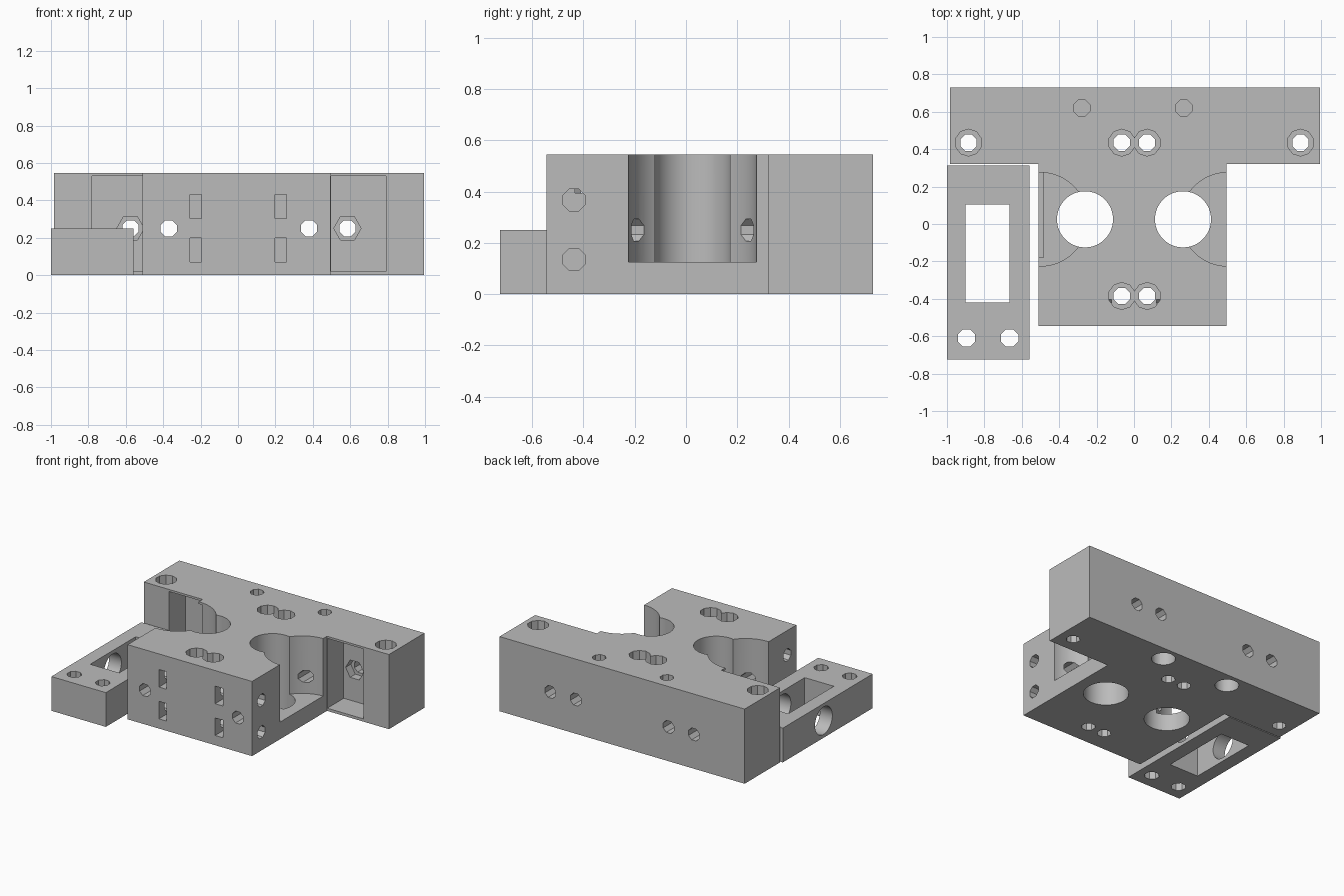
import bpy, bmesh, math
from mathutils import Matrix, Vector

if "Cube" in bpy.data.objects:
    bpy.data.objects.remove(bpy.data.objects["Cube"])

grey = bpy.data.materials.new("plastic grey")
grey.diffuse_color = (0.5, 0.5, 0.5, 1)
grey.use_nodes = True
grey.node_tree.nodes["Principled BSDF"].inputs["Base Color"].default_value = grey.diffuse_color


def to_object(name, bm):
    bmesh.ops.recalc_face_normals(bm, faces=bm.faces)
    mesh = bpy.data.meshes.new(name)
    bm.to_mesh(mesh)
    bm.free()
    mesh.materials.append(grey)
    ob = bpy.data.objects.new(name, mesh)
    bpy.context.collection.objects.link(ob)
    return ob


def box(name, x, y, z):
    bm = bmesh.new()
    bmesh.ops.create_cube(bm, size=1)
    for v in bm.verts:
        v.co = [(r[0] + r[1]) / 2 + c * (r[1] - r[0]) for c, r in zip(v.co, (x, y, z))]
    return to_object(name, bm)


def prism(name, points, z0, z1):
    bm = bmesh.new()
    face = bm.faces.new([bm.verts.new((x, y, z0)) for x, y in points])
    up = bmesh.ops.extrude_face_region(bm, geom=[face])["geom"]
    for v in up:
        if isinstance(v, bmesh.types.BMVert):
            v.co.z = z1
    return to_object(name, bm)


def cyl(axis, start, length, radius, sides=8, turn=0.0):
    """Cylinder running from start along +x, +y or +z."""
    rot = {"x": Matrix.Rotation(math.pi / 2, 4, "Y"),
           "y": Matrix.Rotation(-math.pi / 2, 4, "X"),
           "z": Matrix.Identity(4)}[axis]
    m = (Matrix.Translation(Vector(start)) @ rot
         @ Matrix.Translation((0, 0, length / 2)) @ Matrix.Rotation(turn, 4, "Z"))
    bm = bmesh.new()
    bmesh.ops.create_cone(bm, cap_ends=True, segments=sides, radius1=radius,
                          radius2=radius, depth=length, matrix=m)
    return to_object("cutter", bm)


def cut(target, cutter):
    mod = target.modifiers.new("cut", "BOOLEAN")
    mod.operation, mod.solver, mod.object = "DIFFERENCE", "EXACT", cutter
    bpy.context.view_layer.objects.active = target
    bpy.ops.object.modifier_apply(modifier=mod.name)
    bpy.data.objects.remove(cutter, do_unlink=True)


def finish(ob):
    bpy.ops.object.select_all(action="DESELECT")
    ob.select_set(True)
    bpy.context.view_layer.objects.active = ob
    bpy.ops.object.shade_smooth_by_angle(angle=math.radians(25))


H, R = 0.545, 0.047
EIGHTH = math.pi / 8

# T-shaped carriage body
body = prism("carriage_body", [(-0.51, -0.545), (0.495, -0.545), (0.495, 0.32), (0.995, 0.32),
                               (0.995, 0.73), (-0.985, 0.73), (-0.985, 0.32), (-0.51, 0.32)], 0, H)

# rod bores and round side pockets
for s, edge in ((-1, -0.5), (1, 0.5)):
    cut(body, cyl("z", (s * 0.262, 0.025, -0.1), 1, 0.15, 64))
    cut(body, cyl("z", (edge, 0.025, 0.125), 1, 0.25, 96))

# box recesses in the front of the wings
for x0, x1 in ((-0.78, -0.485), (0.497, 0.79)):
    cut(body, box("cutter", (x0, x1), (-0.18, 0.51), (0.02, 0.53)))

# long bolt holes from front to back, with hexagonal nut seats in the wings
for x in (-0.575, -0.37, 0.38, 0.585):
    cut(body, cyl("y", (x, -0.8, 0.25), 1.7, R, 8, EIGHTH))
for x in (-0.575, 0.585):
    cut(body, cyl("y", (x, 0.45, 0.25), 0.12, 0.073, 6, math.pi / 6 * 3))

# counterbored vertical bolt holes
for x, y in ((-0.885, 0.435), (-0.065, 0.435), (0.07, 0.435), (0.89, 0.435),
             (-0.065, -0.385), (0.07, -0.385)):
    cut(body, cyl("z", (x, y, -0.1), 1, R, 8, EIGHTH))
    cut(body, cyl("z", (x, y, H - 0.15), 0.3, 0.072, 10))

# blind holes at the back, wider from below
for x in (-0.28, 0.267):
    cut(body, cyl("z", (x, 0.62, 0.17), 1, R, 8, EIGHTH))
    cut(body, cyl("z", (x, 0.62, -0.1), 0.26, 0.08, 16))

# nut slots in the front and clamp screw holes in the sides
for z in (0.135, 0.367):
    for x0, x1, hx in ((-0.257, -0.195, -0.6), (0.197, 0.26, 0.12)):
        cut(body, cyl("x", (hx, -0.437, z), 0.48, R, 8, EIGHTH))
        cut(body, box("cutter", (x0, x1), (-0.7, -0.37), (z - 0.064, z + 0.064)))
finish(body)

# separate tensioner block
block = box("tensioner_block", (-1.0, -0.56), (-0.725, 0.312), (0, 0.25))
cut(block, box("cutter", (-0.9, -0.665), (-0.42, 0.105), (-0.1, 0.4)))
cut(block, cyl("x", (-1.2, -0.16, 0.125), 0.9, 0.1, 48))
for x in (-0.895, -0.665):
    cut(block, cyl("z", (x, -0.61, -0.1), 0.5, 0.05, 8, EIGHTH))
finish(block)
